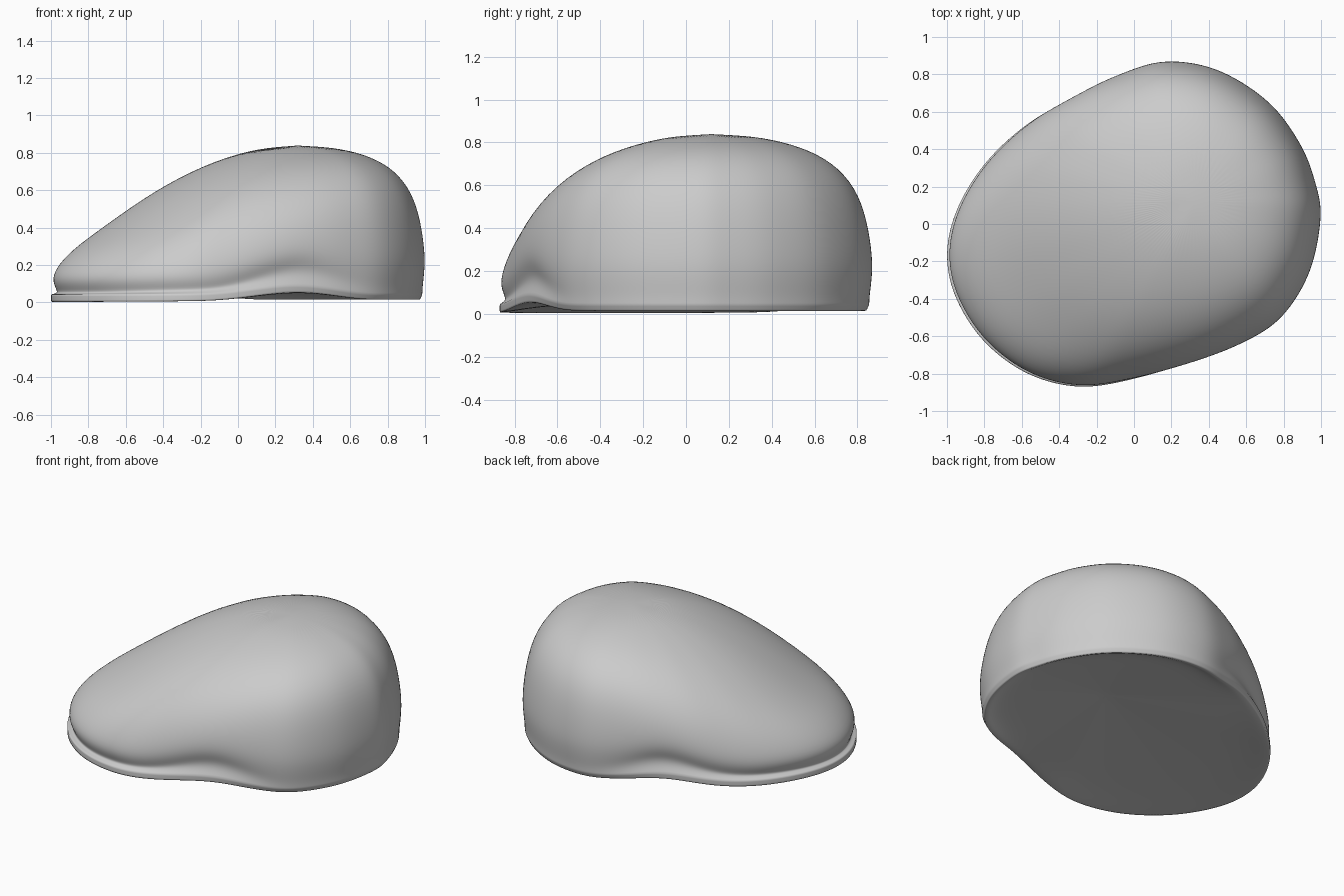
import bpy, bmesh, math
from mathutils import Vector

if "Cube" in bpy.data.objects:
    bpy.data.objects.remove(bpy.data.objects["Cube"])

# Plan outline of the cap, counter-clockwise; visor points to -x -y
OUTLINE = [(1, .03), (.972, .22), (.89, .43), (.72, .655), (.45, .825), (.17, .872), (-.08, .803),
           (-.32, .69), (-.57, .54), (-.80, .32), (-.95, .07), (-1, -.17), (-.95, -.40),
           (-.80, -.63), (-.57, -.80), (-.30, -.87), (-.02, -.835), (.30, -.75),
           (.58, -.64), (.79, -.50), (.94, -.26)]
APEX = Vector((.32, .12))
AXIS = Vector((math.cos(math.radians(24)), math.sin(math.radians(24))))
N = 84

# Cross-sections (fraction from crown to outline, height): crown, tuck, lip, underside
FRONT = [(.2, .81), (.4, .70), (.6, .545), (.78, .385), (.915, .275), (.985, .175), (.995, .11),
         (.975, .06), (.978, .048), (1, .043), (1, .003), (.97, .004), (.9, .012), (.8, .025)]
SHOULDER = [(.2, .825), (.4, .77), (.62, .665), (.81, .515), (.93, .36), (.99, .21), (.997, .13),
            (.97, .08), (.975, .065), (1, .045), (1, .008), (.96, .01), (.9, .02), (.8, .035)]
DENT = [(.22, .83), (.45, .79), (.67, .735), (.87, .615), (.97, .46), (.997, .34), (.985, .26),
        (.955, .21), (.955, .16), (.985, .105), (.98, .068), (.95, .06), (.9, .06), (.8, .06)]
BACK = [(.33, .825), (.58, .78), (.765, .705), (.895, .59), (.965, .44), (1, .26), (.995, .17),
        (.985, .11), (.98, .075), (.978, .042), (.96, .014), (.93, .016), (.9, .03), (.82, .05)]
KEYS = [(-1, FRONT), (-.42, SHOULDER), (-.02, DENT), (.36, BACK), (1.1, BACK)]
LIP = (9, 10)


def outline(t):
    i = int(t)
    f = t - i
    a, b, c, d = [Vector(OUTLINE[(i + k) % len(OUTLINE)]) for k in (-1, 0, 1, 2)]
    return .5 * (2 * b + (c - a) * f + (2 * a - 5 * b + 4 * c - d) * f * f
                 + (3 * b - a - 3 * c + d) * f ** 3)


def section(u):
    u = max(-1, min(1, u))
    for (u0, p0), (u1, p1) in zip(KEYS, KEYS[1:]):
        if u <= u1:
            break
    w = (u - u0) / (u1 - u0)
    return [Vector(a).lerp(Vector(b), w) for a, b in zip(p0, p1)]


# Blend the sections around the cap: broad over the crown, tight at the lip
rims = [outline(k * len(OUTLINE) / N) for k in range(N)]
secs = [section(o.dot(AXIS)) for o in rims]
for j, passes in enumerate([90, 80, 50, 26, 12, 8] + [4] * 8):
    row = [s[j] for s in secs]
    for _ in range(passes):
        row = [row[k - 1] * .25 + row[k] * .5 + row[(k + 1) % N] * .25 for k in range(N)]
    for s, v in zip(secs, row):
        s[j] = v

# Cap skin: crown, visor lip and shallow hollow underside
bm = bmesh.new()
crease = bm.edges.layers.float.new("crease_edge")
cols = []
for o, sec in zip(rims, secs):
    z_in = sec[-1].y
    hollow = [Vector((s, z_in + (.09 - z_in) * (1 - s / .8))) for s in (.6, .4, .2)]
    col = []
    for s, z in sec + hollow:
        p = APEX + (o - APEX) * s
        col.append(bm.verts.new((p.x, p.y, z)))
    cols.append(col)
top = bm.verts.new((APEX.x, APEX.y, .84))
lining = bm.verts.new((APEX.x, APEX.y, .09))
for k in range(N):
    a, b = cols[k], cols[(k + 1) % N]
    bm.faces.new((top, a[0], b[0]))
    bm.faces.new((lining, b[-1], a[-1]))
    for j in range(len(a) - 1):
        bm.faces.new((a[j], a[j + 1], b[j + 1], b[j]))
    for j in LIP:
        bm.edges.get((a[j], b[j]))[crease] = .8
bmesh.ops.recalc_face_normals(bm, faces=bm.faces)
mesh = bpy.data.meshes.new("flat_cap")
bm.to_mesh(mesh)
bm.free()
cap = bpy.data.objects.new("flat_cap", mesh)
bpy.context.collection.objects.link(cap)
sub = cap.modifiers.new("smooth", 'SUBSURF')
sub.levels = sub.render_levels = 2
for p in mesh.polygons:
    p.use_smooth = True
